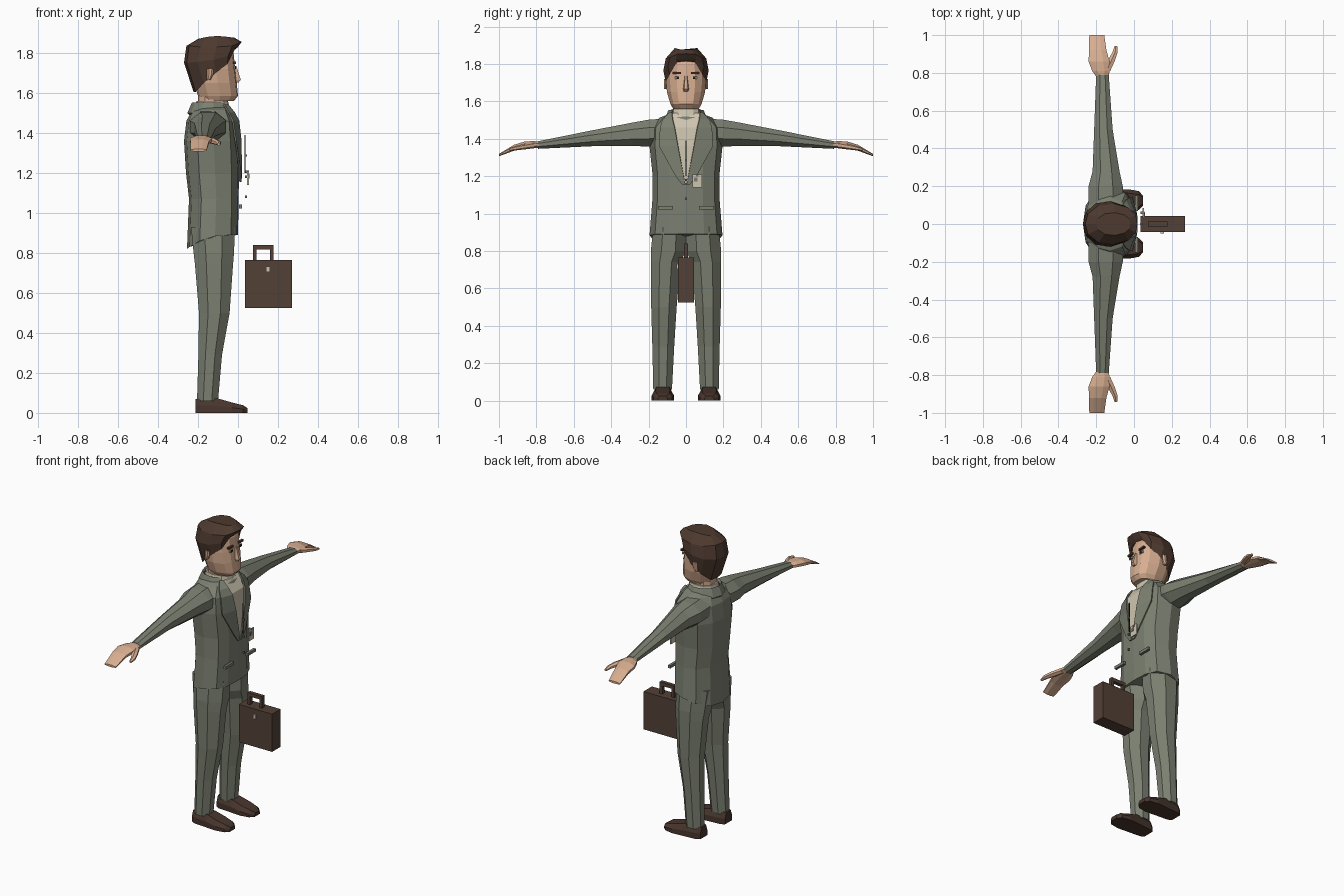
import bpy, bmesh, math
from mathutils import Vector


def material(name, rgb):
    m = bpy.data.materials.new(name)
    m.diffuse_color = (*rgb, 1)
    return m


SUIT = material("sage_suit", (0.20, 0.215, 0.165))
HAIR = material("brown_hair", (0.075, 0.042, 0.028))
LEATHER = material("brown_leather", (0.085, 0.052, 0.037))
SHOE = material("shoe_brown", (0.065, 0.036, 0.026))
SKIN = material("skin", (0.68, 0.42, 0.28))
SHIRT = material("cream_shirt", (0.62, 0.56, 0.43))
DARK = material("dark_detail", (0.02, 0.015, 0.012))
GREY = material("grey_detail", (0.2, 0.19, 0.17))


def finish(name, bm, mat):
    bmesh.ops.recalc_face_normals(bm, faces=bm.faces[:])
    me = bpy.data.meshes.new(name)
    bm.to_mesh(me)
    bm.free()
    me.materials.append(mat)
    ob = bpy.data.objects.new(name, me)
    bpy.context.collection.objects.link(ob)
    return ob


def loft(name, rings, mat, caps=(True, True)):
    """Skin a row of closed rings."""
    bm = bmesh.new()
    rows = [[bm.verts.new(p) for p in r] for r in rings]
    n = len(rows[0])
    for a, b in zip(rows, rows[1:]):
        for i in range(n):
            j = (i + 1) % n
            bm.faces.new((a[i], a[j], b[j], b[i]))
    if caps[0]:
        bm.faces.new(rows[0])
    if caps[1]:
        bm.faces.new(rows[-1])
    return finish(name, bm, mat)


def box(name, c, s, mat):
    bm = bmesh.new()
    bmesh.ops.create_cube(bm, size=1)
    for v in bm.verts:
        v.co = Vector(c) + Vector([v.co[i] * s[i] for i in range(3)])
    return finish(name, bm, mat)


def strip(name, rows, mat, thick=0.008):
    """Thin plate from rows of (z, y_a, x_a, y_b, x_b)."""
    bm = bmesh.new()
    vs = [(bm.verts.new((xa, ya, z)), bm.verts.new((xb, yb, z))) for z, ya, xa, yb, xb in rows]
    for a, b in zip(vs, vs[1:]):
        bm.faces.new((a[0], a[1], b[1], b[0]))
    ob = finish(name, bm, mat)
    mod = ob.modifiers.new("thickness", "SOLIDIFY")
    mod.thickness = thick
    mod.offset = 0
    return ob


# Half outline of the body from front centre to back centre: (depth, width)
BODY = [(0, 0), (0.02, 0.5), (0.14, 0.85), (0.45, 1), (0.75, 0.9), (0.95, 0.5), (1, 0)]
FACE = [(0, 0), (0.03, 0.45), (0.17, 0.8), (0.45, 1), (0.75, 0.9), (0.95, 0.5), (1, 0)]


def outline(half, xf, xb, w, zs):
    """Mirror a half outline; zs gives the height of each half point."""
    pts = [(xf + (xb - xf) * u, w * v, z) for (u, v), z in zip(half, zs)]
    return pts + [(x, -y, z) for x, y, z in pts[-2:0:-1]]


def oct_ring(x0, x1, y0, y1, z, c=0.3):
    """Chamfered rectangle at height z."""
    dx, dy = (x1 - x0) * c, (y1 - y0) * c
    return [(x0 + dx, y0, z), (x1 - dx, y0, z), (x1, y0 + dy, z), (x1, y1 - dy, z),
            (x1 - dx, y1, z), (x0 + dx, y1, z), (x0, y1 - dy, z), (x0, y0 + dy, z)]


def limb_ring(s, y, xc, zc, rx, rz, n=8):
    return [(xc + rx * math.cos(a), s * y, zc + rz * math.sin(a))
            for a in (math.tau * (i + 0.5) / n for i in range(n))]


# Jacket body, with a longer tail at the back
TORSO = [(0.89, 0.82, 0, -0.255, 0.195), (1.07, 1.07, 0.003, -0.245, 0.18),
         (1.2, 1.2, 0.005, -0.26, 0.178), (1.36, 1.36, 0, -0.27, 0.195),
         (1.46, 1.46, -0.01, -0.258, 0.19), (1.515, 1.505, -0.035, -0.235, 0.14),
         (1.535, 1.535, -0.06, -0.2, 0.08)]
loft("jacket", [outline(BODY, xf, xb, w, [zf + (zb - zf) * u ** 3 for u, v in BODY])
                for zf, zb, xf, xb, w in TORSO], SUIT)


def chest(z):
    """Front depth of the jacket at a height."""
    for a, b in zip(TORSO, TORSO[1:]):
        if z <= b[0]:
            return a[2] + (b[2] - a[2]) * (z - a[0]) / (b[0] - a[0])
    return TORSO[-1][2]


# Shirt front, placket and buttons
strip("shirt_front", [(z, -y, chest(z) + 0.004, y, chest(z) + 0.004) for z, y in
                      ((1.16, 0.006), (1.2, 0.014), (1.36, 0.044), (1.46, 0.062), (1.535, 0.075))], SHIRT)
box("placket", (0.035, 0, 1.295), (0.006, 0.004, 0.19), DARK)
for z in (1.287, 1.18, 1.08):
    box("button", (0.04, 0, z), (0.01, 0.012, 0.012), GREY)

# Rolled collar around the back of the neck
collar = []
for i in range(9):
    a = math.radians(50 + 260 * i / 8)
    c, s = math.cos(a), math.sin(a)
    collar.append([(-0.135 + r * c, r * s * 1.0, z) for r, z in
                   ((0.085, 1.54), (0.095, 1.553), (0.118, 1.5), (0.105, 1.485))])
loft("jacket_collar", collar, SUIT)
loft("shirt_collar", [outline(BODY, xf, xb, w, [z] * 7) for z, xf, xb, w in
                      ((1.51, -0.04, -0.215, 0.083), (1.56, -0.05, -0.208, 0.077))], SHIRT)
loft("neck", [outline(BODY, -0.06, -0.2, 0.068, [z] * 7) for z in (1.5, 1.6)], SKIN)

# Sides of the suit, mirrored
for s in (1, -1):
    strip("lapel", [(1.155, s * 0.004, 0.014, s * 0.02, 0.012), (1.2, s * 0.012, 0.016, s * 0.055, 0.012),
                    (1.36, s * 0.042, 0.014, s * 0.143, -0.012), (1.46, s * 0.06, 0.003, s * 0.138, -0.026),
                    (1.5, s * 0.07, -0.018, s * 0.125, -0.045), (1.54, s * 0.075, -0.05, s * 0.085, -0.07)], SUIT)
    box("pocket_flap", (0.012, s * 0.11, 1.032), (0.016, 0.08, 0.018), SUIT)
    loft("sleeve", [limb_ring(s, *r) for r in
                    ((0.1, -0.15, 1.435, 0.10, 0.08), (0.2, -0.15, 1.43, 0.098, 0.078),
                     (0.28, -0.148, 1.425, 0.077, 0.068), (0.5, -0.162, 1.403, 0.053, 0.046),
                     (0.79, -0.167, 1.367, 0.036, 0.022))], SUIT)
    loft("hand", [limb_ring(s, *r) for r in
                  ((0.77, -0.166, 1.367, 0.03, 0.017), (0.81, -0.175, 1.369, 0.05, 0.02),
                   (0.86, -0.185, 1.366, 0.06, 0.022), (0.92, -0.192, 1.352, 0.05, 0.017),
                   (1.0, -0.197, 1.313, 0.043, 0.007))], SKIN)
    loft("thumb", [limb_ring(s, *r, n=6) for r in
                   ((0.81, -0.145, 1.366, 0.022, 0.016), (0.865, -0.12, 1.358, 0.022, 0.015),
                    (0.91, -0.1, 1.35, 0.016, 0.012), (0.943, -0.096, 1.343, 0.008, 0.007))], SKIN)
    # Trouser leg
    loft("trouser_leg", [oct_ring(xb, xf, *sorted((s * yi, s * yo)), z) for z, xf, xb, yi, yo in
                         ((0.06, -0.1, -0.205, 0.075, 0.175), (0.29, -0.08, -0.198, 0.063, 0.18),
                          (0.5, -0.042, -0.195, 0.05, 0.186), (0.74, -0.025, -0.215, 0.03, 0.188),
                          (0.8, -0.02, -0.222, 0, 0.188), (0.93, -0.015, -0.235, 0, 0.175))], SUIT)
    # Shoe, with a flat sole and a tapering toe
    loft("shoe", [[(x, s * 0.124 - w, 0), (x, s * 0.124 + w, 0), (x, s * 0.124 + w, h * 0.5),
                   (x, s * 0.124 + w * 0.65, h), (x, s * 0.124 - w * 0.65, h), (x, s * 0.124 - w, h * 0.5)]
                  for x, w, h in ((-0.212, 0.035, 0.068), (-0.19, 0.048, 0.075), (-0.1, 0.055, 0.072),
                                  (-0.03, 0.06, 0.052), (0.025, 0.05, 0.038), (0.048, 0.026, 0.024))], SHOE)

# Head and nose
loft("head", [outline(FACE, xf, xb, w, [z] * 7) for z, xf, xb, w in
              ((1.56, -0.02, -0.185, 0.068), (1.585, 0, -0.2, 0.083), (1.65, -0.006, -0.22, 0.102),
               (1.72, -0.014, -0.225, 0.108), (1.8, -0.022, -0.23, 0.102), (1.84, -0.04, -0.2, 0.08))], SKIN)
loft("nose", [[(-0.03, -w, z), (x, -w * 0.5, z), (x, w * 0.5, z), (-0.03, w, z)] for z, w, x in
              ((1.652, 0.017, 0.003), (1.665, 0.02, 0.014), (1.735, 0.01, -0.008))], SKIN)
for s in (1, -1):
    box("eye_white", (-0.018, s * 0.045, 1.727), (0.008, 0.03, 0.014), SHIRT)
    box("pupil", (-0.0145, s * 0.044, 1.727), (0.008, 0.014, 0.014), DARK)
    box("eyebrow", (-0.018, s * 0.05, 1.751), (0.014, 0.045, 0.011), HAIR)
    loft("ear", [oct_ring(-0.155, -0.125 + k, *sorted((s * 0.09, s * 0.118)), z)
                 for z, k in ((1.665, -0.012), (1.69, 0), (1.72, 0.005))], SKIN)

# Hair cap: high over the forehead, low at the nape
HAIR_RINGS = [(-0.018, -0.222, 0.108, [1.815, 1.81, 1.745, 1.7, 1.65, 1.605, 1.605]),
              (-0.004, -0.27, 0.121, [1.825, 1.825, 1.785, 1.765, 1.755, 1.75, 1.75]),
              (0.018, -0.258, 0.108, [1.855, 1.852, 1.835, 1.83, 1.83, 1.835, 1.835]),
              (-0.02, -0.2, 0.06, [1.877, 1.877, 1.88, 1.885, 1.88, 1.872, 1.87])]
loft("hair", [outline(FACE, xf, xb, w, zs) for xf, xb, w, zs in HAIR_RINGS], HAIR, (False, True))

# Name badge
box("badge", (0.05, 0.06, 1.175), (0.008, 0.05, 0.07), SHIRT)
box("badge_mark", (0.055, 0.052, 1.183), (0.006, 0.018, 0.022), GREY)
box("badge_clip", (0.045, 0.06, 1.205), (0.02, 0.014, 0.012), GREY)

# Briefcase with handle and clasp
box("briefcase", (0.152, 0, 0.645), (0.234, 0.084, 0.24), LEATHER)
for x in (0.084, 0.168):
    box("handle_post", (x, 0, 0.79), (0.018, 0.022, 0.06), LEATHER)
box("handle_grip", (0.126, 0, 0.829), (0.102, 0.024, 0.022), LEATHER)
box("clasp", (0.15, -0.045, 0.718), (0.018, 0.01, 0.026), SHIRT)
